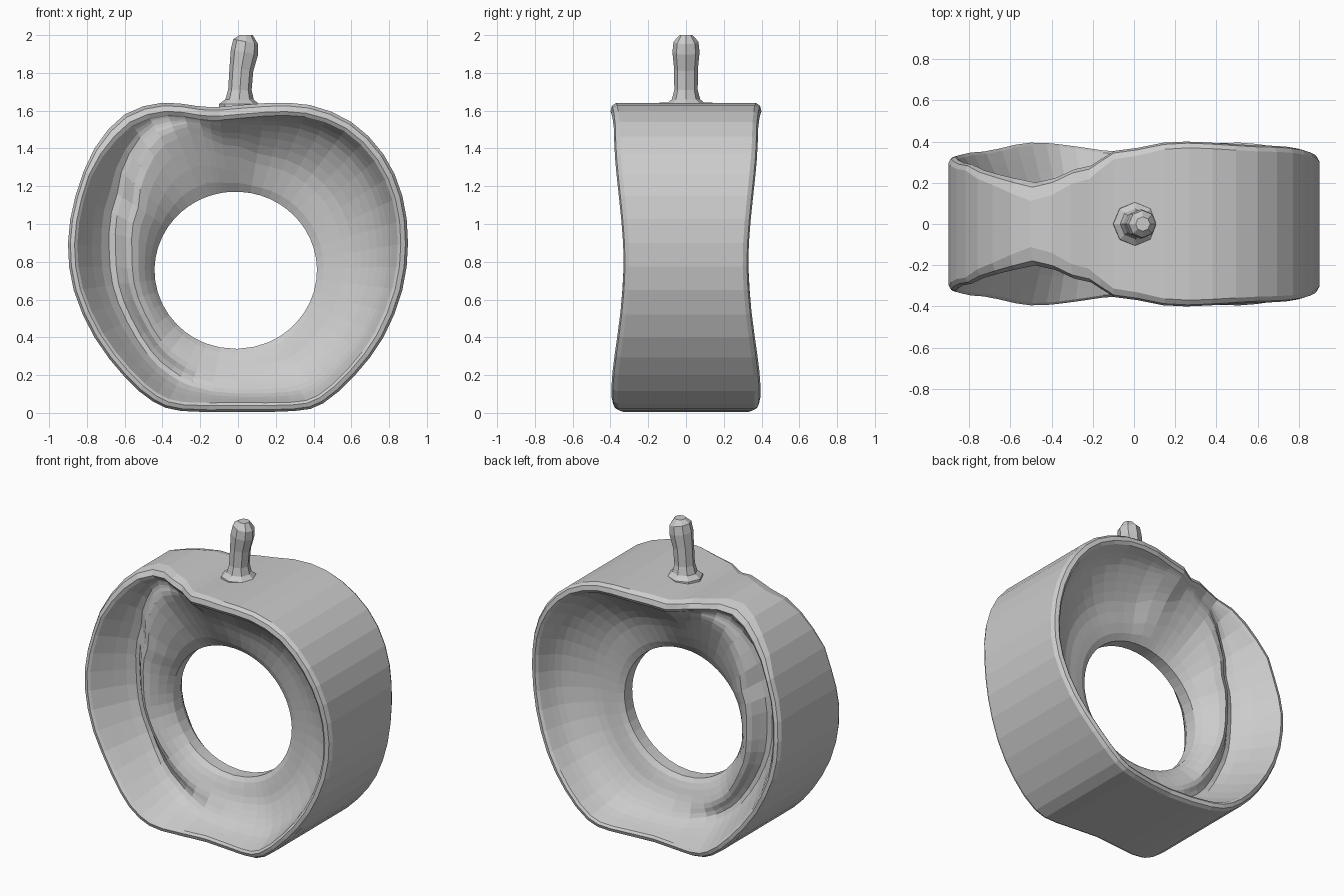
import bpy, bmesh, math
from mathutils import Vector

if "Cube" in bpy.data.objects:
    bpy.data.objects.remove(bpy.data.objects["Cube"])

# apple-shaped outline (x, z), counter-clockwise from the right
OUTLINE = [(.9, .9), (.87, 1.15), (.77, 1.37), (.6, 1.54), (.38, 1.63), (.15, 1.64),
           (-.1, 1.62), (-.22, 1.625), (-.4, 1.642), (-.6, 1.58), (-.76, 1.4), (-.86, 1.15),
           (-.9, .9), (-.87, .65), (-.76, .4), (-.6, .19), (-.45, .06), (-.3, .01),
           (0, .005), (.3, .01), (.45, .05), (.62, .2), (.77, .4), (.87, .65)]
# angle: rim half width, groove t and y, ridge t and y, rim thickness, rim rounding
SECTIONS = [(0, .33, .27, .19, .6, .09, .055, .03), (45, .38, .26, .22, .6, .10, .06, .03),
            (75, .40, .25, .27, .58, .13, .07, .03), (95, .36, .22, .31, .45, .20, .07, .04),
            (108, .27, .18, .24, .32, .21, .07, .07), (120, .20, .2, .18, .4, .185, .07, .09),
            (135, .24, .29, .12, .52, .185, .07, .05), (150, .29, .40, .09, .65, .18, .05, .03),
            (180, .33, .48, .08, .74, .175, .05, .03), (205, .35, .48, .09, .74, .16, .05, .03),
            (235, .395, .42, .12, .68, .13, .05, .03), (270, .345, .29, .2, .6, .11, .05, .03),
            (305, .395, .27, .21, .6, .10, .05, .03), (360, .33, .27, .19, .6, .09, .055, .03)]
HOLE = Vector((-.012, .755))
HOLE_RX, HOLE_RZ = .43, .416
STEPS = 2


def spline(a, b, c, d, t):
    return .5 * (2 * b + (c - a) * t + (2 * a - 5 * b + 4 * c - d) * t * t
                 + (3 * b - a - 3 * c + d) * t ** 3)


def section(angle):
    for a, b in zip(SECTIONS, SECTIONS[1:]):
        if angle <= b[0]:
            f = (angle - a[0]) / (b[0] - a[0])
            f = f * f * (3 - 2 * f)
            return [p + (q - p) * f for p, q in zip(a[1:], b[1:])]


def make_object(name, bm):
    bmesh.ops.recalc_face_normals(bm, faces=bm.faces)
    mesh = bpy.data.meshes.new(name)
    bm.to_mesh(mesh)
    bm.free()
    ob = bpy.data.objects.new(name, mesh)
    bpy.context.collection.objects.link(ob)
    return ob


def bridge(bm, r1, r2):
    n = len(r1)
    for i in range(n):
        j = (i + 1) % n
        bm.faces.new((r1[i], r1[j], r2[j], r2[i]))


# body: closed cross-section swept around the hole
bm = bmesh.new()
pts = [Vector(p) for p in OUTLINE]
n = len(pts)
rings = []
for k in range(n * STEPS):
    i, f = k // STEPS, (k % STEPS) / STEPS
    out = spline(pts[i - 1], pts[i], pts[(i + 1) % n], pts[(i + 2) % n], f)
    d = (out - HOLE).normalized()
    inner = HOLE + Vector((d.x * HOLE_RX, d.y * HOLE_RZ))
    span = (out - inner).length
    deg = math.degrees(math.atan2(out.y - .8, out.x)) % 360
    w, tg, yg, tr, yr, rim, rnd = section(deg)
    e = rim / span
    # dish control points from the rim to the neck, smoothed
    ctrl = [Vector(c) for c in ((e, w - .012), (tg, yg), (tr, yr), (1, .04))]
    ctrl = [ctrl[0] + Vector((-.02, .04))] + ctrl + [Vector((1.02, -.1))]
    half = [(0, w - rnd), (e * .25, w - rnd * .25), (e * .7, w)]
    for s in range(3):
        for q in range(4):
            half.append(tuple(spline(*ctrl[s:s + 4], q / 4)))
    half.append((1, .04))
    half = [(min(max(t, 0), 1), y) for t, y in half]
    ring = []
    for t, y in half + [(t, -y) for t, y in reversed(half)]:
        p = out.lerp(inner, t)
        ring.append(bm.verts.new((p.x, -y, p.y)))
    rings.append(ring)
for r1, r2 in zip(rings, rings[1:] + rings[:1]):
    bridge(bm, r1, r2)
make_object("apple_ring_body", bm)

# stem: bent octagonal stalk with flared base
bm = bmesh.new()
STEM = [(.005, 1.58, .11), (.005, 1.635, .105), (.008, 1.66, .075), (.01, 1.71, .062),
        (.018, 1.82, .063), (.034, 1.91, .072), (.041, 1.965, .066), (.043, 2.0, .035)]
rings = []
for x, z, r in STEM:
    tilt = .2 * max(0, min(1, (z - 1.7) / .15)) * (z < 1.99)
    rings.append([bm.verts.new((x + r * math.cos(a), r * math.sin(a), z - tilt * r * math.cos(a)))
                  for a in [math.tau * i / 8 for i in range(8)]])
for r1, r2 in zip(rings, rings[1:]):
    bridge(bm, r1, r2)
bm.faces.new(rings[0])
bm.faces.new(rings[-1])
make_object("stem", bm)
